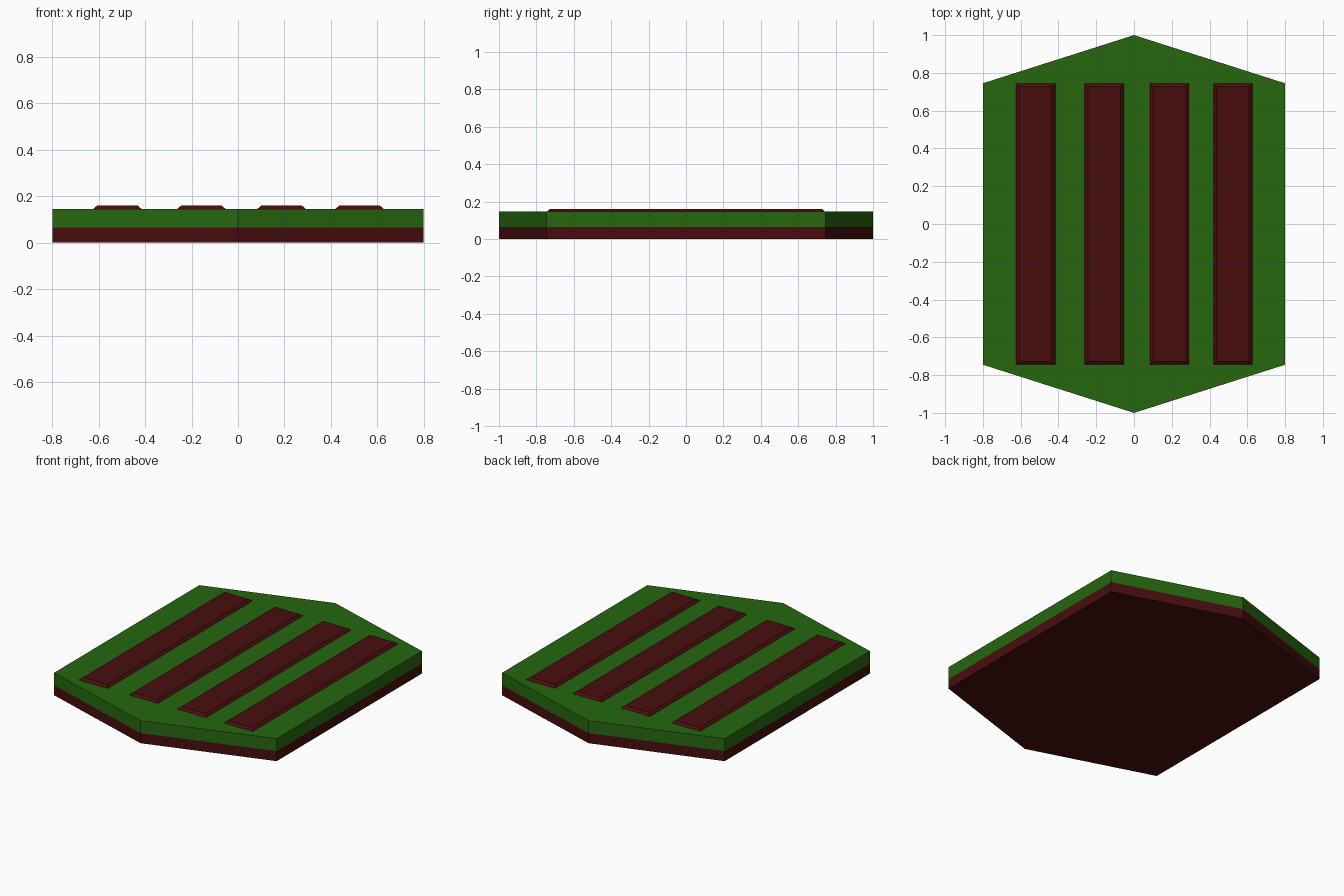
import bpy, bmesh

if "Cube" in bpy.data.objects:
    bpy.data.objects.remove(bpy.data.objects["Cube"])


def material(name, color):
    mat = bpy.data.materials.new(name)
    mat.diffuse_color = (*color, 1)
    mat.use_nodes = True
    mat.node_tree.nodes["Principled BSDF"].inputs["Base Color"].default_value = mat.diffuse_color
    return mat


RED = material("dark_red", (0.065, 0.004, 0.0045))
GREEN = material("green", (0.02, 0.136, 0.005))
HEXAGON = [(0, -1), (0.8, -0.745), (0.8, 0.745), (0, 1), (-0.8, 0.745), (-0.8, -0.745)]


def loft(name, bottom, top, z0, z1, mat):
    """Closed solid between two outlines with the same number of points."""
    bm = bmesh.new()
    low = [bm.verts.new((x, y, z0)) for x, y in bottom]
    high = [bm.verts.new((x, y, z1)) for x, y in top]
    bm.faces.new(low[::-1])
    bm.faces.new(high)
    n = len(low)
    for i in range(n):
        j = (i + 1) % n
        bm.faces.new((low[i], low[j], high[j], high[i]))
    mesh = bpy.data.meshes.new(name)
    bm.to_mesh(mesh)
    bm.free()
    mesh.materials.append(mat)
    obj = bpy.data.objects.new(name, mesh)
    bpy.context.collection.objects.link(obj)
    return obj


def rectangle(x, half_x, half_y):
    return [(x - half_x, -half_y), (x + half_x, -half_y),
            (x + half_x, half_y), (x - half_x, half_y)]


# Two stacked hexagonal layers
loft("base_plate", HEXAGON, HEXAGON, 0, 0.065, RED)
loft("upper_plate", HEXAGON, HEXAGON, 0.065, 0.146, GREEN)

# Four long raised bars with chamfered edges
for i, x in enumerate((-0.52, -0.158, 0.188, 0.524)):
    loft(f"raised_bar_{i + 1}", rectangle(x, 0.104, 0.745),
         rectangle(x, 0.086, 0.727), 0.146, 0.161, RED)
